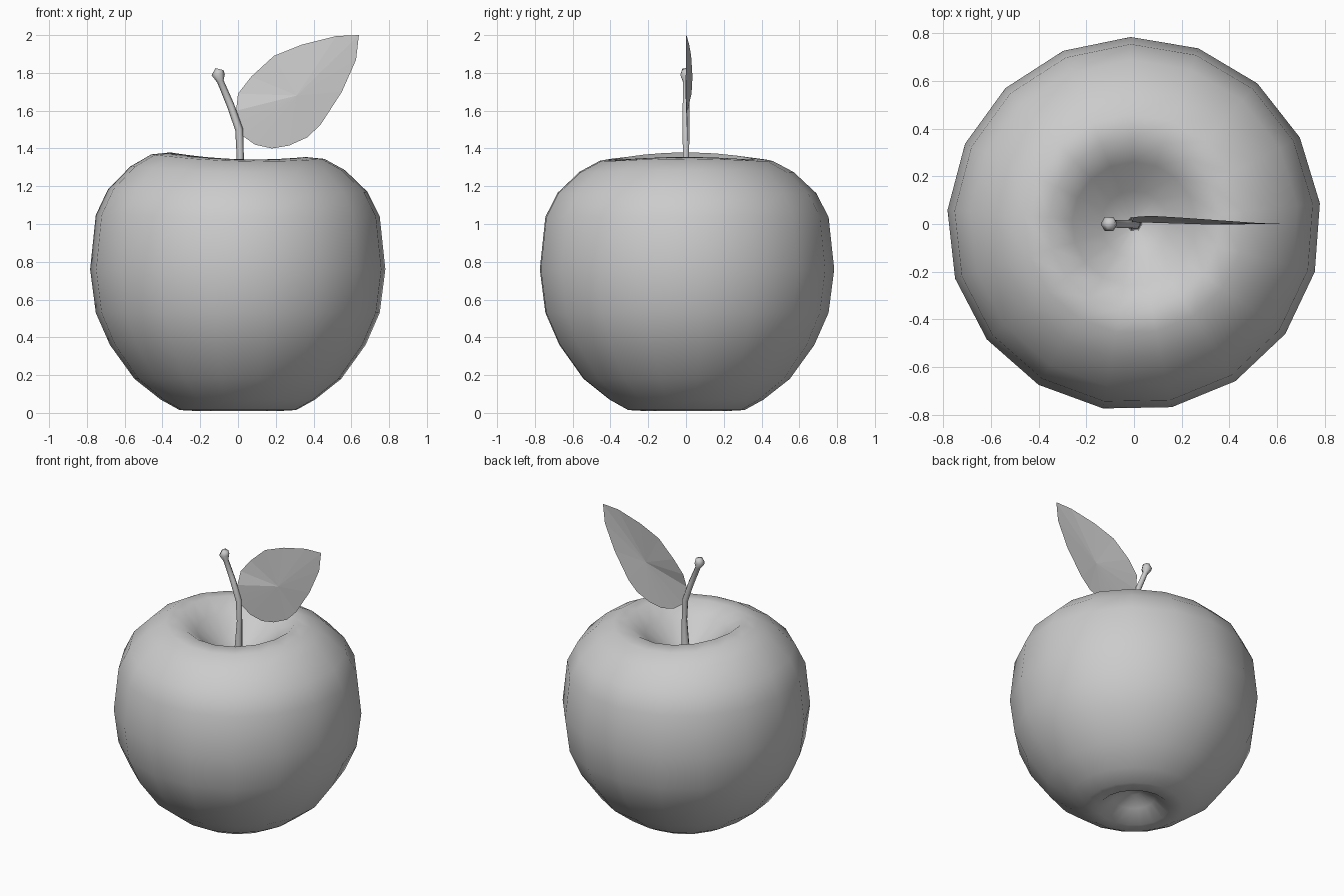
import bpy, bmesh
from math import sin, cos, pi, atan2
from mathutils import Vector, Matrix

cube = bpy.data.objects.get("Cube")
if cube:
    bpy.data.objects.remove(cube)

# One plain grey for every part
grey = bpy.data.materials.new("plain_grey")
grey.use_nodes = True
COLOUR = (0.6, 0.6, 0.6, 1)
grey.diffuse_color = COLOUR
grey.node_tree.nodes["Principled BSDF"].inputs["Base Color"].default_value = COLOUR


def finish(bm, name, smooth):
    bmesh.ops.recalc_face_normals(bm, faces=bm.faces)
    mesh = bpy.data.meshes.new(name)
    bm.to_mesh(mesh)
    bm.free()
    mesh.materials.append(grey)
    for p in mesh.polygons:
        p.use_smooth = smooth
    obj = bpy.data.objects.new(name, mesh)
    bpy.context.collection.objects.link(obj)
    return obj


def loft(bm, rings):
    """Skin a list of equal point rings and cap both ends with a fan."""
    loops = [[bm.verts.new(p) for p in ring] for ring in rings]
    n = len(loops[0])
    for a, b in zip(loops, loops[1:]):
        for i in range(n):
            j = (i + 1) % n
            bm.faces.new((a[i], a[j], b[j], b[i]))
    for end in (loops[0], loops[-1]):
        bm.faces.new(end)


# Fruit body: lathed profile (radius, height) with dimples at both ends
PROFILE = [(0.04, 0.13), (0.13, 0.08), (0.22, 0.01), (0.31, 0.015), (0.41, 0.07),
           (0.55, 0.18), (0.68, 0.36), (0.755, 0.53), (0.785, 0.76), (0.755, 1.04),
           (0.69, 1.17), (0.57, 1.285), (0.46, 1.345), (0.36, 1.355),
           (0.26, 1.28), (0.14, 1.18), (0.04, 1.12)]
SIDES = 17
rings = []
for r, z in PROFILE:
    ring = []
    for i in range(SIDES):
        a = 2 * pi * (i + 0.3) / SIDES
        # the shoulder is slightly uneven around the rim
        lift = max(0, z - 0.9) / 0.45 * (0.012 * cos(2 * a) - 0.012 * cos(a))
        ring.append((r * cos(a), r * sin(a), z + lift))
    rings.append(ring)
bm = bmesh.new()
loft(bm, rings)
finish(bm, "fruit_body", True)

# Stem: six-sided tube along a bent path (x, z, radius) with a flared tip
PATH = [(0.0, 1.08, 0.035), (0.005, 1.2, 0.026), (0.012, 1.36, 0.019),
        (0.006, 1.5, 0.021), (-0.04, 1.63, 0.02), (-0.093, 1.755, 0.018),
        (-0.105, 1.79, 0.035), (-0.098, 1.82, 0.022)]
rings = []
for k, (x, z, r) in enumerate(PATH):
    before, after = PATH[max(k - 1, 0)], PATH[min(k + 1, len(PATH) - 1)]
    tilt = atan2(after[0] - before[0], after[1] - before[1])
    turn = Matrix.Rotation(tilt, 3, 'Y')
    rings.append([Vector((x, 0, z)) + turn @ Vector((r * cos(i * pi / 3), r * sin(i * pi / 3), 0))
                  for i in range(6)])
bm = bmesh.new()
loft(bm, rings)
stem = finish(bm, "stem", True)

# Leaf: thin sheet fanned out from a raised middle point
OUTLINE = [(-0.01, 1.6), (0.0, 1.69), (0.07, 1.78), (0.19, 1.89), (0.34, 1.95),
           (0.52, 1.995), (0.64, 2.0), (0.625, 1.87), (0.55, 1.7), (0.44, 1.53),
           (0.37, 1.46), (0.27, 1.415), (0.18, 1.4), (0.09, 1.42), (0.02, 1.47), (0.0, 1.54)]
bm = bmesh.new()
middle = bm.verts.new((0.31, -0.002, 1.68))
edge = []
for x, z in OUTLINE:
    curl = 0.035 * max(0, 1 - abs(x - 0.08) / 0.5) if z > 1.65 else 0.008
    edge.append(bm.verts.new((x, curl, z)))
for i, v in enumerate(edge):
    bm.faces.new((middle, v, edge[(i + 1) % len(edge)]))
finish(bm, "leaf", False)
